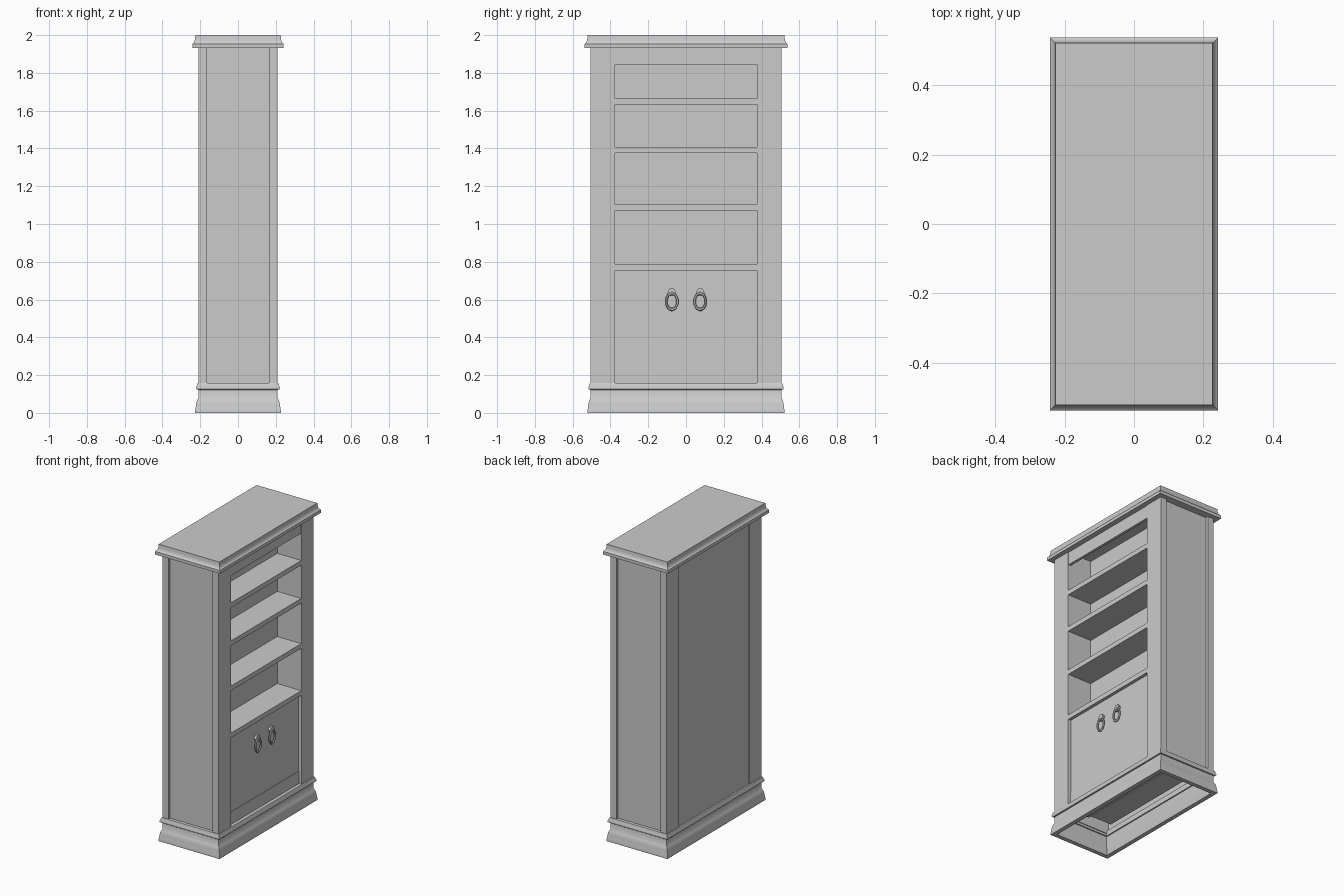
import bpy
import bmesh
import math

cube = bpy.data.objects.get("Cube")
if cube:
    bpy.data.objects.remove(cube, do_unlink=True)

GREY = 0.6
mat = bpy.data.materials.new("plain_grey")
mat.use_nodes = True
mat.diffuse_color = (GREY, GREY, GREY, 1)
mat.node_tree.nodes["Principled BSDF"].inputs["Base Color"].default_value = (GREY, GREY, GREY, 1)

# Half sizes of the carcass and of the shelf opening
HX, HY, OPEN = 0.21, 0.505, 0.375
BASE_TOP, BODY_TOP = 0.157, 1.935
BACK_X, DOOR_X = 0.03, 0.188


def finish(name, bm, smooth=False):
    bmesh.ops.recalc_face_normals(bm, faces=bm.faces)
    mesh = bpy.data.meshes.new(name)
    bm.to_mesh(mesh)
    bm.free()
    mesh.materials.append(mat)
    ob = bpy.data.objects.new(name, mesh)
    bpy.context.collection.objects.link(ob)
    if smooth:
        bpy.ops.object.select_all(action="DESELECT")
        ob.select_set(True)
        bpy.context.view_layer.objects.active = ob
        bpy.ops.object.shade_smooth_by_angle(angle=math.radians(35))
    return ob


def box(name, x, y, z):
    """Box between two limits on each axis."""
    bm = bmesh.new()
    bmesh.ops.create_cube(bm, size=1)
    for v in bm.verts:
        v.co = [lo + (hi - lo) * (c + 0.5) for c, (lo, hi) in zip(v.co, (x, y, z))]
    return finish(name, bm)


def moulding(name, profile, hollow=False):
    """Run a profile of (overhang, height) round the carcass with mitred corners."""
    bm = bmesh.new()
    rings = [[bm.verts.new((sx * (HX + o), sy * (HY + o), z))
              for sx, sy in ((1, 1), (-1, 1), (-1, -1), (1, -1))] for o, z in profile]
    pairs = list(zip(rings, rings[1:]))
    if hollow:
        pairs.append((rings[-1], rings[0]))
    else:
        bm.faces.new(rings[0])
        bm.faces.new(rings[-1])
    for a, b in pairs:
        for i in range(4):
            j = (i + 1) % 4
            bm.faces.new((a[i], a[j], b[j], b[i]))
    return finish(name, bm, smooth=True)


# Hollow plinth with a flared foot, bead moulding and crown
moulding("plinth", [(0, 0.13), (0, 0.078), (0.005, 0.07), (0.009, 0.06), (0.012, 0.045),
                    (0.015, 0.02), (0.017, 0.012), (0.017, 0),
                    (-0.012, 0), (-0.022, 0.06), (-0.022, 0.13)], hollow=True)
moulding("base_bead", [(0, 0.122), (0.008, 0.124), (0.012, 0.13), (0.012, 0.136), (0.008, 0.142),
                       (0.008, 0.15), (0.004, BASE_TOP), (-0.03, BASE_TOP), (-0.03, 0.122)],
         hollow=True)
moulding("crown", [(0, 1.932), (0.032, 1.932), (0.032, 1.953), (0.027, 1.957), (0.022, 1.964),
                   (0.019, 1.973), (0.017, 1.984), (0.016, 2.0)])

# Face frame, back frame and recessed end panels
body = (BASE_TOP - 0.02, BODY_TOP)
for side, s in (("left", 1), ("right", -1)):
    def span(a, b):
        return tuple(sorted((s * a, s * b)))
    box(f"face_stile_{side}", (DOOR_X, HX), span(OPEN, HY), body)
    box(f"back_stile_{side}", (-HX, -0.19), span(OPEN, HY), body)
    box(f"end_panel_{side}", (-0.19, DOOR_X), span(HY - 0.035, HY - 0.018), body)
    box(f"end_strip_front_{side}", (0.164, DOOR_X), span(HY - 0.035, HY), body)
    box(f"end_strip_back_{side}", (-0.19, -0.164), span(HY - 0.035, HY), body)
    box(f"inner_wall_{side}", (BACK_X, DOOR_X), span(OPEN, OPEN + 0.018), body)

box("rear_panel", (-0.204, -0.192), (-OPEN, OPEN), body)
box("shelf_back", (BACK_X - 0.018, BACK_X), (-OPEN, OPEN), body)
box("floor_board", (-0.13, DOOR_X), (-OPEN, OPEN), (0.14, BASE_TOP))
box("top_rail", (DOOR_X, HX - 0.004), (-OPEN, OPEN), (1.845, BODY_TOP))

# Shelves
for i, z in enumerate((0.771, 1.088, 1.392, 1.648)):
    box(f"shelf_{i + 1}", (BACK_X, HX - 0.001), (-OPEN, OPEN), (z - 0.016, z + 0.016))

# Cupboard front and its bottom rail
box("cupboard_front", (DOOR_X - 0.02, DOOR_X), (-OPEN, OPEN), (BASE_TOP - 0.02, 0.756))
box("bottom_rail", (DOOR_X, DOOR_X + 0.004), (-OPEN, OPEN), (BASE_TOP - 0.02, 0.24))

# Drop pulls: six-sided rosette with a hanging ring
for side, s in (("left", 1), ("right", -1)):
    y = s * 0.075
    bpy.ops.mesh.primitive_cylinder_add(vertices=6, radius=0.023, depth=0.016,
                                        location=(DOOR_X + 0.008, y, 0.638),
                                        rotation=(0, math.pi / 2, 0))
    rosette = bpy.context.object
    rosette.name = f"pull_rosette_{side}"
    rosette.data.materials.append(mat)
    bpy.ops.mesh.primitive_torus_add(major_segments=10, minor_segments=6,
                                     major_radius=0.03, minor_radius=0.006,
                                     location=(DOOR_X + 0.015, y, 0.59),
                                     rotation=(0, math.pi / 2, 0))
    ring = bpy.context.object
    ring.name = f"pull_ring_{side}"
    ring.scale = (1.45, 1, 1)
    ring.data.materials.append(mat)
    bpy.ops.object.shade_smooth_by_angle(angle=math.radians(35))
